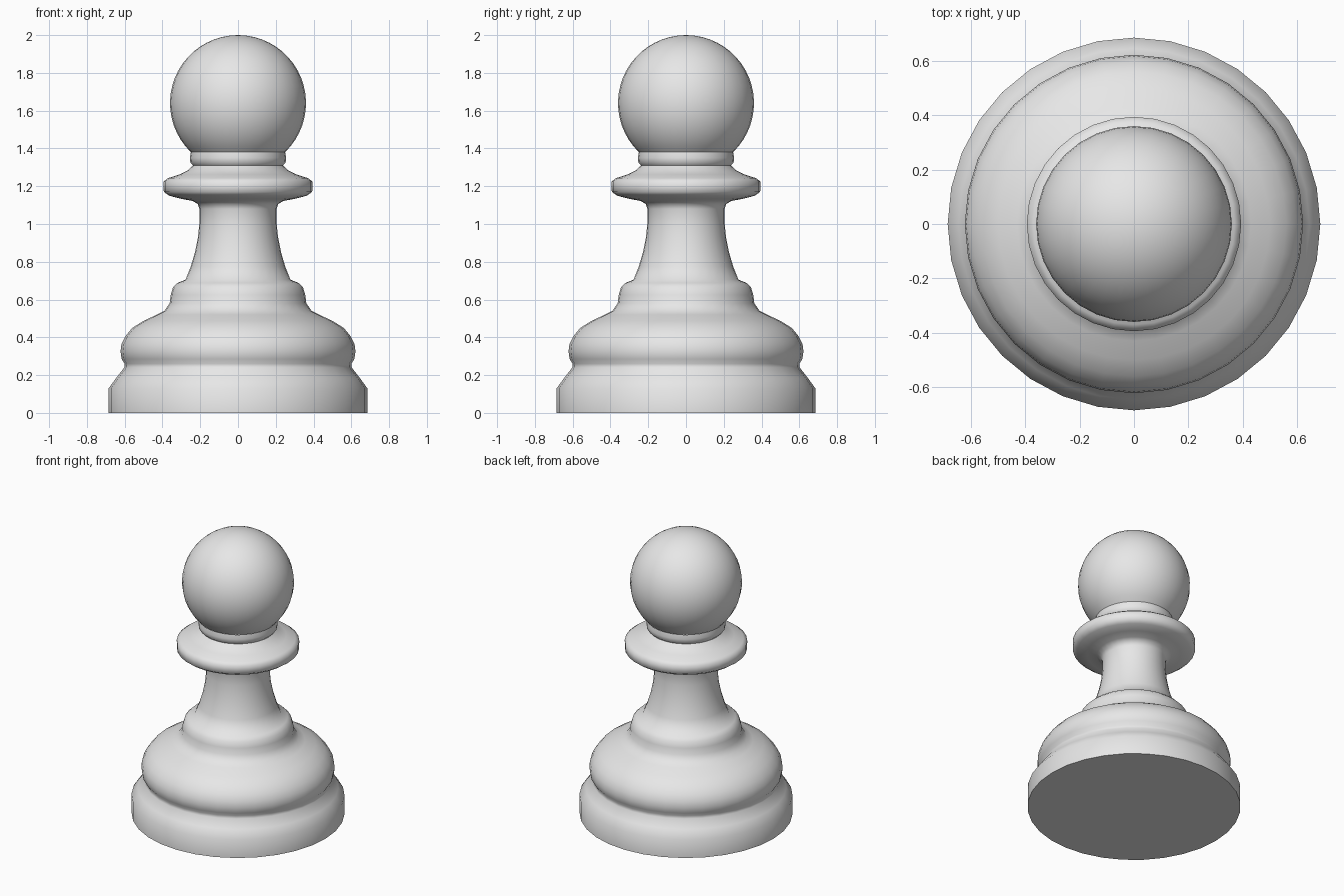
import bpy
import bmesh
import math
from mathutils import Matrix, Vector

SIDES = 32

cube = bpy.data.objects.get("Cube")
if cube:
    bpy.data.objects.remove(cube, do_unlink=True)

# Single pale grey material
grey = bpy.data.materials.new("pale_grey")
grey.use_nodes = True
colour = (0.8, 0.8, 0.8, 1)
grey.diffuse_color = colour
grey.node_tree.nodes["Principled BSDF"].inputs["Base Color"].default_value = colour


def lathe(name, profile):
    """Spin a (radius, height) profile around the z axis."""
    bm = bmesh.new()
    points = [bm.verts.new((r, 0, z)) for r, z in profile]
    edges = [bm.edges.new(pair) for pair in zip(points, points[1:])]
    bmesh.ops.spin(bm, geom=points + edges, cent=(0, 0, 0), axis=(0, 0, 1),
                   angle=math.tau, steps=SIDES, use_duplicate=False)
    bmesh.ops.remove_doubles(bm, verts=bm.verts, dist=0.0005)
    bmesh.ops.recalc_face_normals(bm, faces=bm.faces)
    mesh = bpy.data.meshes.new(name)
    bm.to_mesh(mesh)
    bm.free()
    mesh.materials.append(grey)
    obj = bpy.data.objects.new(name, mesh)
    bpy.context.collection.objects.link(obj)
    bpy.ops.object.select_all(action='DESELECT')
    obj.select_set(True)
    bpy.context.view_layer.objects.active = obj
    bpy.ops.object.shade_smooth_by_angle(angle=math.radians(62))
    return obj


# Profile sections, from the floor up
foot = [(0, 0), (0.685, 0), (0.685, 0.13), (0.645, 0.185), (0.602, 0.24)]
belly = [(0.6, 0.26), (0.616, 0.285), (0.622, 0.325), (0.617, 0.365),
         (0.597, 0.405), (0.56, 0.45), (0.5, 0.487), (0.43, 0.52), (0.39, 0.54)]
shoulder = [(0.362, 0.58), (0.356, 0.625), (0.344, 0.665), (0.32, 0.688)]
stem = [(0.278, 0.705), (0.25, 0.775), (0.228, 0.85), (0.212, 0.93),
        (0.205, 1.0), (0.204, 1.08), (0.213, 1.106), (0.24, 1.122)]
collar = [(0.3, 1.133), (0.365, 1.15), (0.393, 1.17), (0.394, 1.225),
          (0.37, 1.243), (0.31, 1.262), (0.265, 1.285), (0.238, 1.31)]
neck = [(0.252, 1.325), (0.255, 1.35), (0.25, 1.38)]
lathe("body", foot + belly + shoulder + stem + collar + neck)

# Ball head, open where it meets the neck
radius, centre = 0.36, 1.64
start = math.asin((1.38 - centre) / radius)
rings = 20
arc = []
for i in range(rings + 1):
    a = start + (math.pi / 2 - start) * i / rings
    arc.append((radius * math.cos(a), centre + radius * math.sin(a)))
lathe("head", arc)
